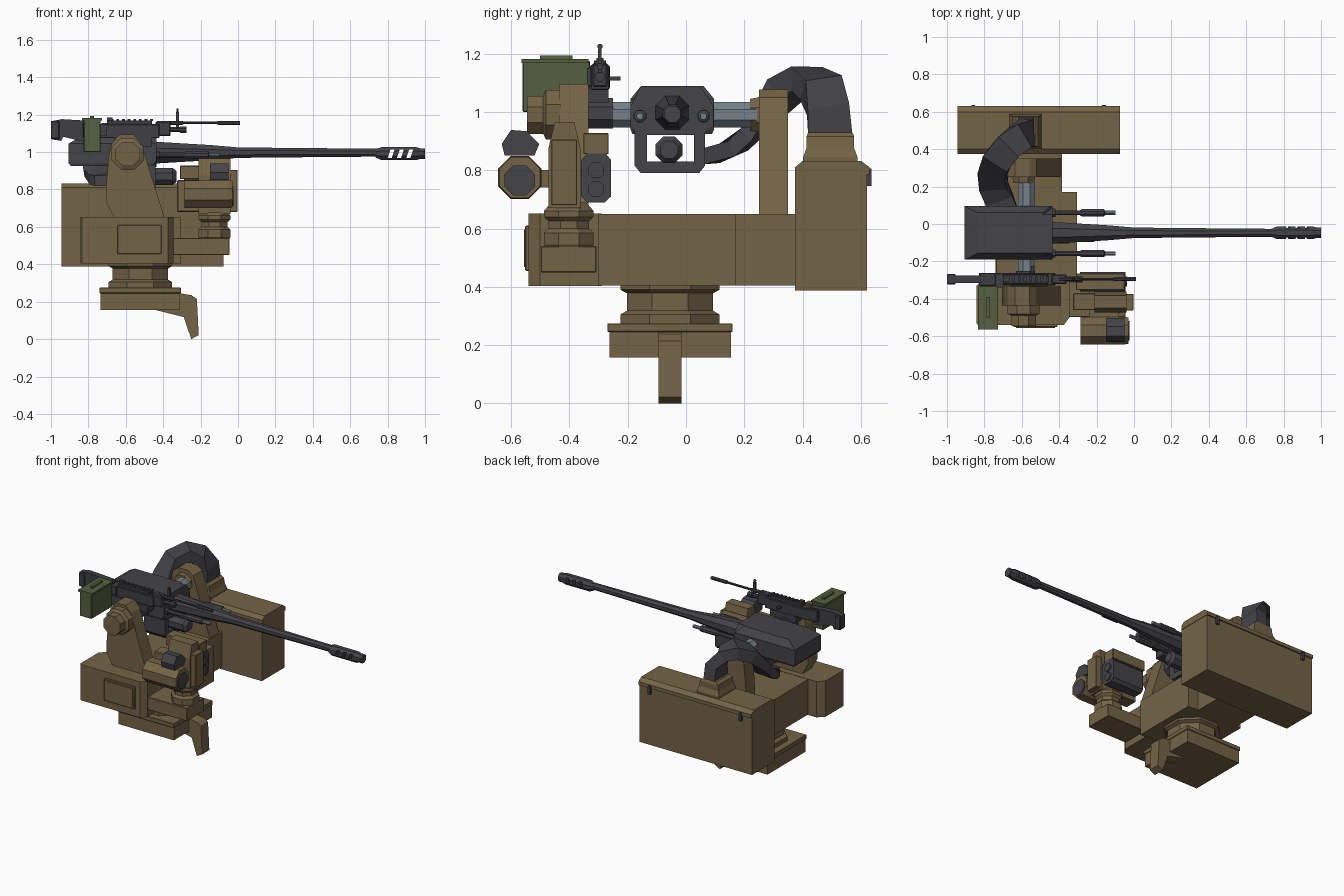
import bpy, bmesh, math
from mathutils import Vector


def material(name, rgb):
    m = bpy.data.materials.new(name)
    m.diffuse_color = (*rgb, 1)
    return m


TAN = material("tan paint", (0.175, 0.127, 0.062))
DARK = material("dark steel", (0.058, 0.056, 0.064))
BLACK = material("black steel", (0.050, 0.049, 0.056))
STEEL = material("blue grey steel", (0.18, 0.22, 0.25))
GREEN = material("olive green", (0.090, 0.112, 0.050))


def finish(name, bm, mat, bevel=0):
    bmesh.ops.recalc_face_normals(bm, faces=bm.faces)
    if bevel:
        bmesh.ops.bevel(bm, geom=bm.edges[:], offset=bevel, segments=1, affect='EDGES', profile=0.5)
    me = bpy.data.meshes.new(name)
    bm.to_mesh(me)
    bm.free()
    me.materials.append(mat)
    ob = bpy.data.objects.new(name, me)
    bpy.context.collection.objects.link(ob)
    return ob


def skin(name, loops, mat, bevel=0):
    """Bridge equal-length loops and cap both ends."""
    bm = bmesh.new()
    rows = [[bm.verts.new(p) for p in loop] for loop in loops]
    n = len(rows[0])
    for a, b in zip(rows, rows[1:]):
        for i in range(n):
            j = (i + 1) % n
            bm.faces.new((a[i], a[j], b[j], b[i]))
    bm.faces.new(rows[0])
    bm.faces.new(rows[-1])
    return finish(name, bm, mat, bevel)


def place(axis, t, u, v):
    return {'X': (t, u, v), 'Y': (u, t, v), 'Z': (u, v, t)}[axis]


def prism(name, axis, a, b, pts, mat, bevel=0):
    return skin(name, [[place(axis, t, u, v) for u, v in pts] for t in (a, b)], mat, bevel)


def rect(x, y, z):
    return [(x[0], y[0], z), (x[1], y[0], z), (x[1], y[1], z), (x[0], y[1], z)]


def box(name, x, y, z, mat, bevel=0):
    return skin(name, [rect(x, y, z[0]), rect(x, y, z[1])], mat, bevel)


def turned(name, axis, c, profile, mat, n=8):
    """Polygonal turning; profile holds (position, flat radius) pairs."""
    k = 1 / math.cos(math.pi / n)
    ang = [(i + 0.5) * 2 * math.pi / n for i in range(n)]
    loops = [[place(axis, t, c[0] + r * k * math.cos(a), c[1] + r * k * math.sin(a)) for a in ang]
             for t, r in profile]
    return skin(name, loops, mat)


# --- base, foot and pedestal
box("base_block", (-.735, -.31), (-.262, .155), (.157, .25), TAN)
box("base_plate", (-.74, -.305), (-.27, .16), (.245, .275), TAN, .003)
prism("base_foot", 'Y', -.095, -.015,
      [(-.45, .158), (-.29, .118), (-.25, 0), (-.21, .022), (-.22, .215), (-.25, .235), (-.31, .245), (-.45, .245)], TAN)
turned("pedestal", 'Z', (-.522, -.055),
       [(.27, .17), (.305, .17), (.318, .148), (.378, .148), (.39, .17), (.43, .17)], TAN)

# --- cross beam
box("cross_beam", (-.735, -.305), (-.30, .17), (.405, .65), TAN)
box("cross_beam_rear", (-.70, -.385), (.16, .38), (.405, .65), TAN)
prism("front_housing", 'Z', .403, .652,
      [(-.835, -.54), (-.375, -.54), (-.345, -.50), (-.345, -.29), (-.80, -.29), (-.842, -.33), (-.842, -.53)], TAN)
box("housing_panel", (-.645, -.41), (-.552, -.53), (.455, .61), TAN, .003)
box("housing_panel_cover", (-.632, -.423), (-.556, -.54), (.468, .597), TAN)

# --- ammunition box
box("ammo_box", (-.943, -.078), (.374, .621), (.388, .80), TAN)
prism("ammo_box_lid", 'X', -.943, -.075,
      [(.374, .785), (.63, .785), (.63, .81), (.60, .832), (.40, .832), (.374, .81)], TAN)
for x in (-.86, -.16):
    box("lid_latch", (x - .01, x + .01), (.61, .637), (.745, .805), BLACK)
loops = [rect((-.58 - hx, -.58 + hx), (.495 - hy, .495 + hy), z)
         for z, hx, hy in ((.825, .085, .093), (.845, .085, .093), (.875, .075, .082), (.915, .068, .082), (.93, .05, .076))]
skin("feed_neck", loops, TAN)

# --- curved feed chute: path points with the heading and half width of its wide side
path = [(-.575, .495, .92, 90, .076), (-.575, .487, 1.01, 92, .072), (-.61, .462, 1.085, 112, .072),
        (-.67, .415, 1.113, 130, .076), (-.73, .34, 1.075, 145, .076), (-.757, .27, .985, 160, .076),
        (-.75, .20, .905, 170, .076), (-.72, .13, .862, 178, .076), (-.69, .06, .848, 180, .076)]
pts = [Vector(p[:3]) for p in path]
loops = []
for i, p in enumerate(pts):
    d = (pts[min(i + 1, len(pts) - 1)] - pts[max(i - 1, 0)]).normalized() if i else Vector((0, 0, 1))
    if i == len(pts) - 1:
        d = Vector((0, -1, 0))
    a = math.radians(path[i][3])
    w = Vector((math.cos(a), math.sin(a), 0))
    w = (w - d * w.dot(d)).normalized() * path[i][4]
    h = d.cross(w.normalized()) * (.042 if i < 5 else .028)
    loops.append([p + w * u + h * v for u, v in ((-1, -1), (1, -1), (1, 1), (-1, 1))])
skin("feed_chute", loops, DARK)

# --- cradle yokes and trunnion
yoke = [(-.655, .64), (-.706, .73), (-.706, .81), (-.69, .99), (-.675, 1.045), (-.635, 1.095),
        (-.56, 1.095), (-.52, 1.05), (-.50, .99), (-.44, .80), (-.39, .64)]
prism("front_yoke", 'Y', -.435, -.335, yoke, TAN)
prism("rear_yoke", 'Y', .25, .35, [(x, min(z, 1.077)) for x, z in yoke], TAN)
turned("front_hub", 'Y', (-.59, .99), [(-.545, .055), (-.545, .065), (-.49, .065), (-.48, .085), (-.43, .085)], TAN)
turned("rear_hub", 'Y', (-.59, .99), [(.22, .055), (.25, .06)], TAN)
turned("front_hub_sleeve", 'Y', (-.58, .995), [(-.34, .052), (-.25, .052)], DARK)
turned("trunnion_shaft", 'Y', (-.575, .99), [(-.30, .044), (.25, .044)], STEEL)

# --- main gun receiver
CY = -.047
loops = [rect((-.905 + i, -.445 - i * .6), (CY - .143 + i * .5, CY + .143 - i * .5), z)
         for z, i in ((.925, .012), (.94, 0), (1.045, 0), (1.088, .07))]
skin("receiver", loops, DARK)
# lower cradle frame, open around the recoil cylinder
prism("cradle_frame", 'X', -.60, -.44,
      [(-.176, .96), (-.176, .815), (-.155, .79), (.045, .79), (.065, .815), (.065, .96),
       (.028, .925), (.028, .83), (-.134, .83), (-.134, .925)], DARK)
prism("receiver_face", 'X', -.49, -.435,
      [(-.19, .95), (-.16, .92), (.05, .92), (.095, .95), (.095, 1.02), (.05, 1.088), (-.155, 1.088), (-.19, 1.02)], DARK)
turned("recoil_cylinder", 'X', (-.058, .87), [(-.60, .046), (-.35, .046), (-.33, .03)], DARK)
for y in (-.158, .06):
    turned("side_rod", 'X', (y, .985), [(-.46, .022), (-.42, .022), (-.42, .013), (-.29, .013),
                                      (-.28, .019), (-.16, .019), (-.155, .011)], DARK)
    turned("side_rod_tip", 'X', (y, .985), [(-.156, .011), (-.10, .011)], STEEL)

# --- barrel and slotted muzzle brake
turned("barrel", 'X', (-.047, .997), [(-.46, .065), (-.44, .058), (-.17, .042), (-.14, .040), (0, .028), (.30, .025), (.77, .021)], DARK)
muzzle = turned("muzzle_brake", 'X', (-.047, .992), [(.735, .021), (.765, .034), (.955, .034), (.975, .028), (1.0, .028)], DARK)
for i in range(3):
    x = .80 + i * .05
    cut = prism("slot_cutter", 'Y', -.2, .1, [(x, .969), (x + .022, .969), (x + .037, 1.014), (x + .015, 1.014)], DARK)
    cut.hide_render = True
    cut.hide_viewport = True
    mod = muzzle.modifiers.new("slot", 'BOOLEAN')
    mod.operation, mod.object, mod.solver = 'DIFFERENCE', cut, 'EXACT'

# --- sight support arm and turning column
box("sight_arm", (-.38, -.045), (-.498, -.307), (.45, .54), TAN, .003)
turned("sight_column", 'Z', (-.125, -.402),
       [(.53, .075), (.545, .085), (.585, .085), (.60, .07), (.625, .07), (.64, .085), (.66, .085), (.69, .06)], TAN)

# --- sight assembly
prism("sight_body", 'X', -.21, -.04,
      [(-.472, .67), (-.362, .67), (-.362, .875), (-.383, .965), (-.45, .965), (-.472, .875)], TAN)
box("sight_body_rear", (-.325, -.20), (-.46, -.37), (.68, .85), TAN, .004)
box("sight_front_plate", (-.05, -.003), (-.462, -.373), (.68, .905), TAN, .003)
box("sight_bridge", (-.24, -.08), (-.53, -.29), (.74, .80), TAN)
turned("optic_tube", 'X', (-.57, .775), [(-.285, .074), (-.05, .074), (-.03, .070)], TAN)
turned("optic_lens", 'X', (-.57, .765), [(-.06, .052), (-.024, .052)], DARK)
prism("optic_hood", 'X', -.15, -.05,
      [(-.622, .85), (-.52, .85), (-.503, .89), (-.548, .934), (-.60, .938), (-.632, .89)], DARK)
prism("imager_body", 'X', -.29, -.045,
      [(-.36, .71), (-.34, .69), (-.278, .69), (-.257, .71), (-.257, .835), (-.275, .857), (-.338, .857), (-.36, .835)], DARK)
for z in (.735, .80):
    turned("imager_lens", 'X', (-.308, z), [(-.06, .027), (-.038, .027)], DARK)
box("imager_top", (-.31, -.05), (-.352, -.265), (.855, .927), TAN, .003)

# --- light machine gun
GY = -.295
prism("stock", 'Y', GY - .020, GY + .020,
      [(-1.0, 1.165), (-.995, 1.068), (-.945, 1.060), (-.935, 1.082), (-.80, 1.05), (-.76, 1.08),
       (-.76, 1.165), (-.94, 1.176)], BLACK)
box("butt_plate", (-1.0, -.955), (GY - .028, GY + .028), (1.07, 1.165), BLACK, .004)
box("stock_collar", (-.83, -.74), (GY - .034, GY + .034), (1.08, 1.16), BLACK, .004)
box("gun_receiver", (-.76, -.42), (GY - .033, GY + .033), (1.075, 1.15), BLACK, .004)
box("feed_cover", (-.70, -.46), (GY - .024, GY + .024), (1.145, 1.168), BLACK, .003)
for i in range(8):
    x = -.68 + i * .03
    box("top_rail_tooth", (x, x + .015), (GY - .014, GY + .014), (1.165, 1.177), BLACK)
box("handguard", (-.44, -.36), (GY - .026, GY + .026), (1.085, 1.165), BLACK, .006)
box("gun_mount", (-.66, -.46), (GY - .04, GY + .03), (1.03, 1.08), BLACK)
box("rear_sight", (-.70, -.67), (GY - .012, GY + .012), (1.165, 1.185), BLACK)
box("charging_handle", (-.55, -.535), (GY, -.225), (1.108, 1.122), BLACK)
turned("gun_barrel", 'X', (GY, 1.156), [(-.40, .011), (-.30, .011), (-.29, .007), (-.11, .007), (-.11, .011), (.01, .011)], BLACK)
turned("gas_tube", 'X', (GY, 1.12), [(-.38, .013), (-.31, .013), (-.31, .017), (-.275, .017)], BLACK)
box("front_sight", (-.332, -.315), (GY - .006, GY + .006), (1.11, 1.215), BLACK)
turned("sight_ring", 'X', (GY, 1.224), [(-.328, .009), (-.318, .009)], BLACK)

# --- olive ammunition can
box("ammo_can", (-.825, -.735), (-.56, -.33), (1.0, 1.175), GREEN, .003)
box("ammo_can_lid", (-.835, -.727), (-.565, -.335), (1.168, 1.181), GREEN)
box("ammo_can_handle", (-.79, -.77), (-.50, -.39), (1.18, 1.194), GREEN)
box("can_feed", (-.80, -.70), (-.34, GY), (1.09, 1.15), BLACK)
